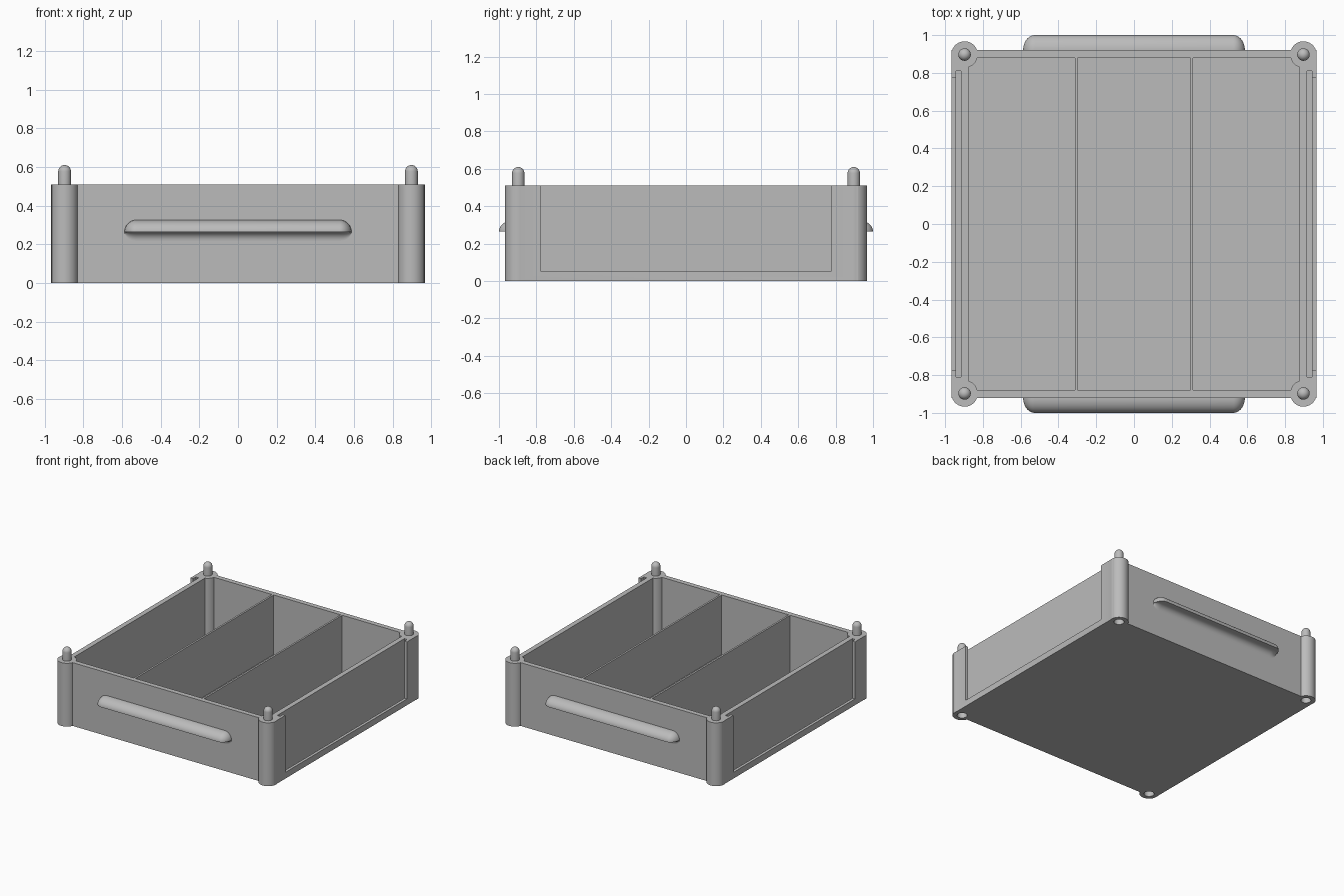
import bpy, bmesh
from math import sin, cos, pi

scene = bpy.context.scene
if "Cube" in bpy.data.objects:
    bpy.data.objects.remove(bpy.data.objects["Cube"], do_unlink=True)

grey = bpy.data.materials.new("plain_grey")
grey.use_nodes = True
colour = (0.5, 0.5, 0.5, 1)
grey.diffuse_color = colour
grey.node_tree.nodes["Principled BSDF"].inputs["Base Color"].default_value = colour

HEIGHT, WALL_X, WALL_Y = 0.51, 0.965, 0.92
POST_X, POST_Y, POST_R = 0.897, 0.897, 0.07


def finish(name, bm):
    bmesh.ops.remove_doubles(bm, verts=bm.verts, dist=1e-5)
    bmesh.ops.recalc_face_normals(bm, faces=bm.faces)
    mesh = bpy.data.meshes.new(name)
    bm.to_mesh(mesh)
    bm.free()
    mesh.materials.append(grey)
    obj = bpy.data.objects.new(name, mesh)
    scene.collection.objects.link(obj)
    return obj


def box(name, x, y, z):
    """Box from (low, high) ranges on each axis."""
    bm = bmesh.new()
    bmesh.ops.create_cube(bm, size=1)
    for v in bm.verts:
        v.co = [r[0] + (c + 0.5) * (r[1] - r[0]) for c, r in zip(v.co, (x, y, z))]
    return finish(name, bm)


def lathe(name, profile, cx, cy, steps=48):
    """Spin a (radius, z) profile around a vertical axis."""
    bm = bmesh.new()
    verts = [bm.verts.new((r, 0, z)) for r, z in profile]
    edges = [bm.edges.new(pair) for pair in zip(verts, verts[1:])]
    bmesh.ops.spin(bm, geom=verts + edges, cent=(0, 0, 0), axis=(0, 0, 1),
                   angle=2 * pi, steps=steps)
    bmesh.ops.translate(bm, vec=(cx, cy, 0), verts=bm.verts)
    return finish(name, bm)


def combine(target, tool, operation):
    mod = target.modifiers.new("combine", "BOOLEAN")
    mod.operation, mod.object, mod.solver = operation, tool, "EXACT"
    bpy.context.view_layer.objects.active = target
    bpy.ops.object.modifier_apply(modifier=mod.name)
    bpy.data.objects.remove(tool, do_unlink=True)


def smooth(obj):
    bpy.ops.object.select_all(action="DESELECT")
    obj.select_set(True)
    bpy.context.view_layer.objects.active = obj
    bpy.ops.object.shade_smooth_by_angle(angle=0.6)


# Tray body with three compartments
tray = box("tray", (-WALL_X, WALL_X), (-WALL_Y, WALL_Y), (0, HEIGHT))
for low, high in ((-0.877, -0.313), (-0.298, 0.298), (0.313, 0.877)):
    combine(tray, box("compartment", (low, high), (-0.88, 0.88), (0.03, 0.7)), "DIFFERENCE")

# Slide-in panel slot and open window on both sides
for s in (-1, 1):
    slot = sorted((s * 0.917, s * 0.942))
    window = sorted((s * 0.93, s * 1.1))
    combine(tray, box("slot", slot, (-0.81, 0.81), (0.025, 0.7)), "DIFFERENCE")
    combine(tray, box("window", window, (-0.775, 0.775), (0.05, 0.7)), "DIFFERENCE")

# Corner posts with domed stacking pegs, and matching sockets underneath
PEG_R, PEG_TOP = 0.033, 0.61
dome = [(PEG_R * cos(i * pi / 16), PEG_TOP - PEG_R + PEG_R * sin(i * pi / 16))
        for i in range(8)]
post_profile = [(0, 0), (POST_R, 0), (POST_R, HEIGHT), (PEG_R, HEIGHT)] + dome + [(0, PEG_TOP)]
socket_profile = [(0, -0.1), (0.037, -0.1), (0.037, 0.11), (0, 0.11)]
for sx in (-1, 1):
    for sy in (-1, 1):
        place = (sx * POST_X, sy * POST_Y)
        combine(tray, lathe("post", post_profile, *place), "UNION")
        combine(tray, lathe("socket", socket_profile, *place), "DIFFERENCE")
smooth(tray)

# Pull handles: rounded top, flat lip and hollowed underside, tapering at the ends
N = 12
quarter = [i * pi / 2 / N for i in range(N + 1)]
section = [(-0.01, 0.062)]
section += [(0.08 * sin(a), 0.062 * cos(a)) for a in quarter]
section += [(0.045 - 0.045 * sin(a), -0.046 + 0.046 * cos(a)) for a in quarter]
section += [(-0.01, -0.046)]
half = [(0.525 + 0.062 * sin(a), max(cos(a), 0.02)) for a in quarter]
stations = [(-x, k) for x, k in reversed(half)] + half


def handle(name, side):
    bm = bmesh.new()
    rings = [[bm.verts.new((x, side * (WALL_Y + out * k), 0.264 + up * k))
              for out, up in section] for x, k in stations]
    for a, b in zip(rings, rings[1:]):
        for i in range(len(section)):
            j = (i + 1) % len(section)
            bm.faces.new((a[i], a[j], b[j], b[i]))
    bm.faces.new(rings[0])
    bm.faces.new(rings[-1])
    smooth(finish(name, bm))


handle("front_handle", -1)
handle("back_handle", 1)
